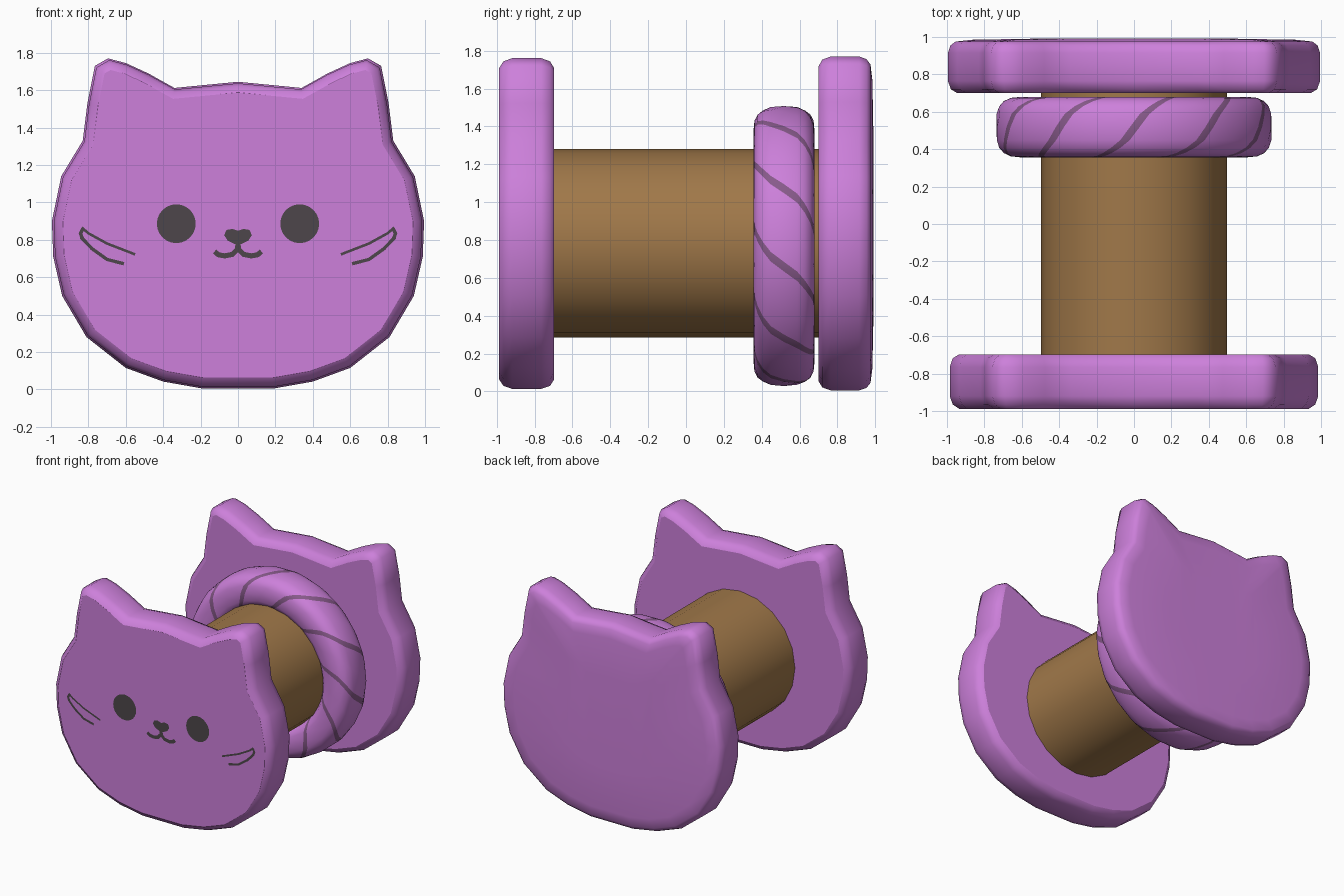
import bpy, bmesh, math
from mathutils import Vector

if "Cube" in bpy.data.objects:
    bpy.data.objects.remove(bpy.data.objects["Cube"])


def material(name, rgb):
    m = bpy.data.materials.new(name)
    m.diffuse_color = (*rgb, 1)
    m.use_nodes = True
    m.node_tree.nodes["Principled BSDF"].inputs["Base Color"].default_value = m.diffuse_color
    return m


PURPLE = material("purple", (0.61, 0.216, 0.708))
BROWN = material("brown", (0.352, 0.188, 0.067))
DARK = material("charcoal", (0.074, 0.061, 0.069))
STRIPE = material("muted_purple", (0.242, 0.102, 0.254))


def finish(bm, name, mats, recalc=True):
    if recalc:
        bmesh.ops.recalc_face_normals(bm, faces=bm.faces[:])
    me = bpy.data.meshes.new(name)
    bm.to_mesh(me)
    bm.free()
    for m in mats:
        me.materials.append(m)
    ob = bpy.data.objects.new(name, me)
    bpy.context.collection.objects.link(ob)
    return ob


# Cat-head outline: right half from bottom to crown, then mirrored
half = [(0.19, 0.005), (0.40, 0.042), (0.60, 0.115), (0.81, 0.28), (0.94, 0.50),
        (0.988, 0.71), (0.995, 0.90), (0.945, 1.14), (0.83, 1.33), (0.805, 1.53),
        (0.765, 1.73), (0.695, 1.77), (0.60, 1.745), (0.48, 1.69), (0.34, 1.612)]
outline = [Vector(p) for p in half] + [Vector((0, 1.645))] + [Vector((-x, z)) for x, z in reversed(half)]
CENTRE = Vector((0, 0.85))


def inset(pts, d):
    out = []
    for i, p in enumerate(pts):
        a = (p - pts[i - 1]).normalized()
        b = (pts[(i + 1) % len(pts)] - p).normalized()
        na, nb = Vector((-a.y, a.x)), Vector((-b.y, b.x))
        out.append(p + (na + nb) * d / (1 + na.dot(nb)))
    return out


def cat_plate(name, scale, sections, sharp_back):
    """Sections are (y, inset, shrink toward centre)."""
    bm = bmesh.new()
    rings = []
    for y, d, s in sections:
        pts = [CENTRE + (p - CENTRE) * scale * s for p in inset(outline, d)]
        rings.append([bm.verts.new((p.x, y, p.y)) for p in pts])
    n = len(outline)
    for r0, r1 in zip(rings, rings[1:]):
        for i in range(n):
            bm.faces.new((r0[i], r0[(i + 1) % n], r1[(i + 1) % n], r1[i]))
    caps = [bm.faces.new(rings[0]), bm.faces.new(rings[-1])]
    for f in bm.faces:
        f.smooth = True
    for cap in caps[:2 if sharp_back else 1]:
        for e in cap.edges:
            e.smooth = False
    bmesh.ops.triangulate(bm, faces=caps)
    return finish(bm, name, [PURPLE])


cat_plate("front_cat_plate", 0.99,
          [(-0.988, 0.05, 1), (-0.965, 0.016, 1), (-0.92, 0, 1), (-0.765, 0, 1),
           (-0.718, 0.016, 1), (-0.697, 0.05, 1)], True)
cat_plate("back_cat_plate", 1.0,
          [(0.70, 0.05, 1), (0.72, 0.016, 1), (0.765, 0, 1), (0.915, 0, 1),
           (0.955, 0.014, 1), (0.975, 0.04, 1), (0.985, 0.06, 0.93), (0.992, 0.06, 0.5)], False)

# Spool core
bm = bmesh.new()
bmesh.ops.create_cone(bm, cap_ends=True, segments=20, radius1=0.498, radius2=0.498, depth=1.42)
for v in bm.verts:
    v.co = Vector((v.co.x, v.co.z, v.co.y + 0.783))
for f in bm.faces:
    f.smooth = len(f.verts) == 4
finish(bm, "spool_core", [BROWN])

# Rope ring: rounded section swept round the core, skewed columns form the stripes
N, M = 11, 20
step = 360 / N
offsets = [-2, 2, 2 + (step - 4) / 2]
angles = [k * step + o for k in range(N) for o in offsets]


def superpow(c):
    return math.copysign(abs(c) ** (2 / 2.8), c)


bm = bmesh.new()
cols = []
for a in angles:
    col = []
    for j in range(M + 1):
        t = 2 * math.pi * j / M
        r = 0.603 - 0.137 * superpow(math.cos(t))
        y = 0.518 - 0.162 * superpow(math.sin(t))
        th = math.radians(104 + a - 13 * (t - 2.04))
        col.append(bm.verts.new((r * math.cos(th), y, 0.768 + r * math.sin(th))))
    cols.append(col)
for i in range(len(cols)):
    c0, c1 = cols[i], cols[(i + 1) % len(cols)]
    for j in range(M):
        f = bm.faces.new((c0[j], c1[j], c1[j + 1], c0[j + 1]))
        f.smooth = True
        f.material_index = 1 if i % 3 == 0 else 0
finish(bm, "rope_ring", [PURPLE, STRIPE])

# Painted face details, thin sheets just in front of the front plate
FACE_Y = -0.993


def sheet(name, polys, mat):
    bm = bmesh.new()
    for poly in polys:
        bm.faces.new([bm.verts.new((x, FACE_Y, z)) for x, z in poly])
    bmesh.ops.recalc_face_normals(bm, faces=bm.faces[:])
    for f in bm.faces:
        f.normal_update()
        if f.normal.y > 0:
            f.normal_flip()
    return finish(bm, name, [mat], False)


def disc(cx, cz, r, n=24):
    return [(cx + r * math.cos(2 * math.pi * i / n), cz + r * math.sin(2 * math.pi * i / n)) for i in range(n)]


def stroke(pts, w):
    """Flat ribbon along a path, as one polygon."""
    pts = [Vector(p) for p in pts]
    left, right = [], []
    for i, p in enumerate(pts):
        d = (pts[min(i + 1, len(pts) - 1)] - pts[max(i - 1, 0)]).normalized()
        n = Vector((-d.y, d.x)) * w / 2
        left.append(tuple(p + n))
        right.append(tuple(p - n))
    return left + right[::-1]


def mirror(poly):
    return [(-x, z) for x, z in poly]


eye = disc(0.33, 0.886, 0.104)
sheet("eyes", [eye, mirror(eye)], DARK)

nose_half = [(0.0, 0.765), (0.012, 0.775), (0.055, 0.795), (0.074, 0.825), (0.062, 0.853), (0.03, 0.858)]
sheet("nose", [nose_half + [(0, 0.848)] + mirror(nose_half[:0:-1])], DARK)

mouth = stroke([(0.0, 0.775), (0.004, 0.748), (0.03, 0.722), (0.07, 0.714), (0.105, 0.72), (0.125, 0.738)], 0.028)
sheet("mouth", [mouth, mirror(mouth)], DARK)

whiskers = [stroke([(0.835, 0.865), (0.80, 0.835), (0.70, 0.78), (0.55, 0.722)], 0.014),
            stroke([(0.84, 0.815), (0.78, 0.752), (0.70, 0.695), (0.61, 0.672)], 0.018),
            stroke([(0.828, 0.86), (0.842, 0.835), (0.832, 0.805)], 0.02)]
for i, w in enumerate(whiskers):
    sheet("whisker_pair_%d" % (i + 1), [w, mirror(w)], DARK)
